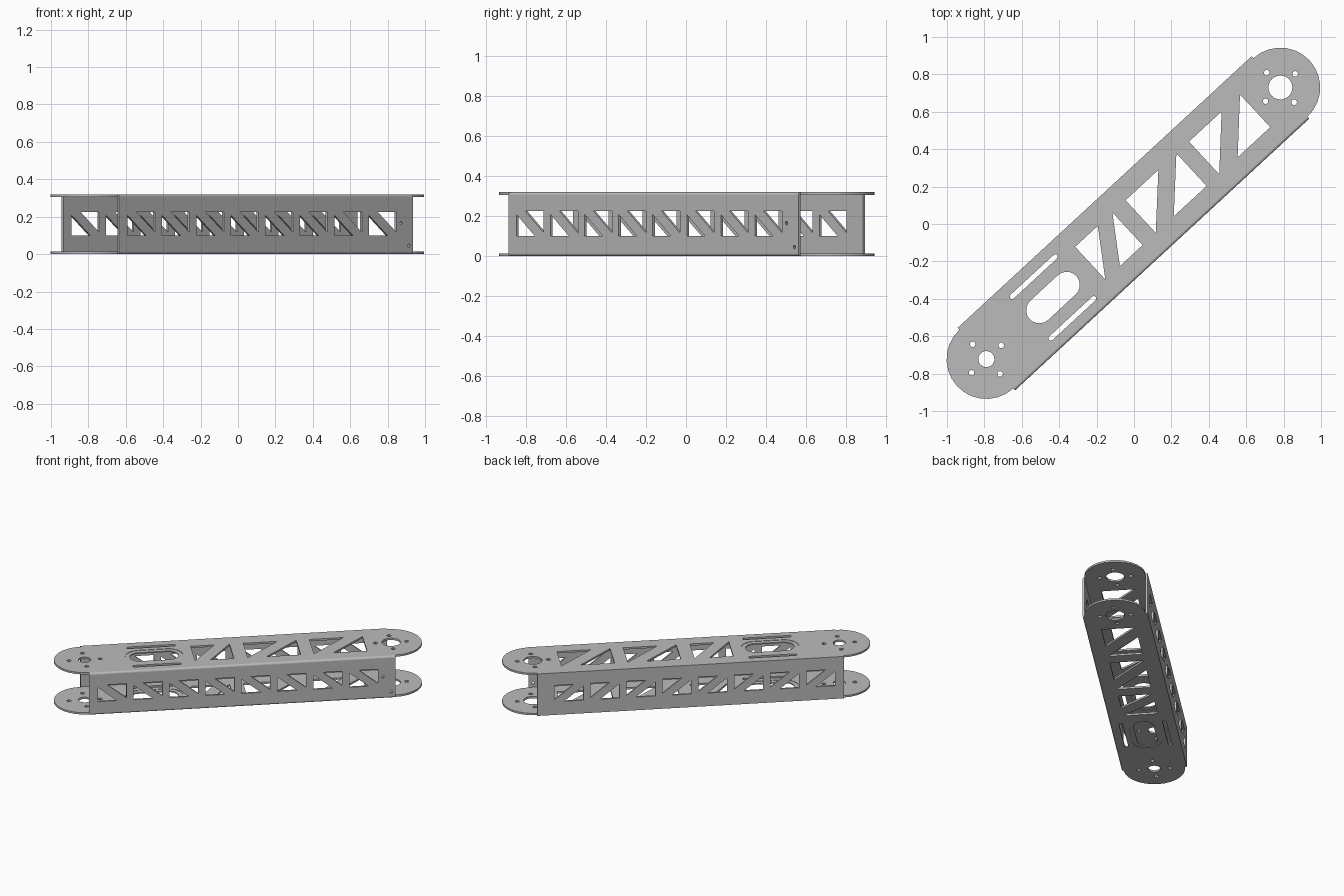
import bpy, bmesh
from math import pi, cos, sin, radians
from mathutils import Matrix

cube = bpy.data.objects.get("Cube")
if cube:
    bpy.data.objects.remove(cube)

# Main dimensions, in the arm's own frame: u along, v across, z up
TURN = Matrix.Rotation(radians(42.73), 4, 'Z')
HALF, END_R, MID = 1.07, 0.213, 0.005
HEIGHT, SHEET = 0.32, 0.014
RIGHT, LEFT = MID - END_R, MID + END_R

metal = bpy.data.materials.new("grey sheet metal")
metal.use_nodes = True
GREY = (0.5, 0.5, 0.5, 1)
metal.diffuse_color = GREY
metal.node_tree.nodes["Principled BSDF"].inputs["Base Color"].default_value = GREY


def arc(cx, cy, r, start, end, n):
    return [(cx + r * cos(start + (end - start) * i / n),
             cy + r * sin(start + (end - start) * i / n)) for i in range(n + 1)]


def circle(cx, cy, r, n=24):
    return arc(cx, cy, r, 0, 2 * pi, n)[:-1]


def slot(cx, cy, half, r, n=10):
    return (arc(cx + half, cy, r, -pi / 2, pi / 2, n)
            + arc(cx - half, cy, r, pi / 2, 3 * pi / 2, n))


def rect(x0, x1, y0, y1):
    return [(x0, y0), (x1, y0), (x1, y1), (x0, y1)]


def sheet(name, outlines, thick, place):
    """Flat sheet: first outline is the border, the rest are holes."""
    curve = bpy.data.curves.new(name, 'CURVE')
    curve.dimensions = '2D'
    curve.fill_mode = 'BOTH'
    curve.extrude = thick / 2
    for pts in outlines:
        sp = curve.splines.new('POLY')
        sp.points.add(len(pts) - 1)
        for p, (x, y) in zip(sp.points, pts):
            p.co = (x, y, 0, 1)
        sp.use_cyclic_u = True
    temp = bpy.data.objects.new(name + "_outline", curve)
    bpy.context.collection.objects.link(temp)
    deps = bpy.context.evaluated_depsgraph_get()
    mesh = bpy.data.meshes.new_from_object(temp.evaluated_get(deps))
    bpy.data.objects.remove(temp)
    bm = bmesh.new()
    bm.from_mesh(mesh)
    bmesh.ops.remove_doubles(bm, verts=bm.verts, dist=0.0001)
    bmesh.ops.recalc_face_normals(bm, faces=bm.faces)
    bm.to_mesh(mesh)
    bm.free()
    mesh.materials.clear()
    mesh.materials.append(metal)
    ob = bpy.data.objects.new(name, mesh)
    bpy.context.collection.objects.link(ob)
    ob.matrix_world = TURN @ place
    bpy.ops.object.select_all(action='DESELECT')
    ob.select_set(True)
    bpy.context.view_layer.objects.active = ob
    bpy.ops.object.shade_smooth_by_angle(angle=radians(30))
    return ob


# Top and bottom plates: rounded ends, bolt circles, truss windows, slots
plate = [arc(HALF, MID, END_R, -pi / 2, pi / 2, 14)
         + arc(-HALF, MID, END_R, pi / 2, 3 * pi / 2, 14)]
for end, bore in ((HALF, 0.064), (-HALF, 0.043)):
    plate.append(circle(end, MID, bore))
    for k in range(4):
        plate.append(circle(end + 0.108 * cos(k * pi / 2),
                            MID + 0.108 * sin(k * pi / 2), 0.015, 12))
LOW, HIGH = MID - 0.119, MID + 0.119
for u0, u1, reach in ((-0.314, -0.043, 0.165), (0.053, 0.423, 0.239),
                      (0.515, 0.886, 0.237)):
    plate.append([(u0, HIGH), (u0 + reach, HIGH), (u0, LOW)])
    plate.append([(u1, HIGH), (u1, LOW), (u1 - reach, LOW)])
for v in (0.157, -0.147):
    plate.append(slot(-0.585, v, 0.157, 0.013, 6))
plate.append(slot(-0.585, MID, 0.1, 0.102))
rim = [slot(-0.585, MID, 0.1, 0.102), slot(-0.585, MID, 0.1, 0.07)]

for side, z in (("bottom", SHEET / 2), ("top", HEIGHT - SHEET / 2)):
    at = Matrix.Translation((0, 0, z))
    sheet(side + "_plate", plate, SHEET, at)
    sheet(side + "_slot_rim", rim, SHEET - 0.006, at)

# Side walls: eight braced windows each
windows = []
for i in range(8):
    u0 = -1.009 + 0.251 * i
    u1 = u0 + 0.2
    windows.append([(u0, 0.1), (u0 + 0.135, 0.1), (u0, 0.208)])
    windows.append([(u1, 0.225), (u0 + 0.065, 0.225), (u1, 0.117)])
pins = [circle(0.981, 0.165, 0.009, 12), circle(1.04, 0.045, 0.009, 12)]
UPRIGHT = Matrix.Rotation(pi / 2, 4, 'X')
sheet("left_wall", [rect(-HALF, HALF, 0, HEIGHT)] + windows, SHEET,
      Matrix.Translation((0, LEFT + SHEET / 2, 0)) @ UPRIGHT)
sheet("right_wall", [rect(-HALF, HALF, SHEET, HEIGHT - SHEET)] + windows + pins,
      SHEET, Matrix.Translation((0, RIGHT - SHEET / 2, 0)) @ UPRIGHT)

# Rounded folds joining the right wall to both plates
ALONG = Matrix.Rotation(pi / 2, 4, 'Z') @ UPRIGHT
for side, z, start in (("bottom", SHEET, pi), ("top", HEIGHT - SHEET, pi / 2)):
    fold = [(RIGHT, z)] + arc(RIGHT, z, SHEET, start, start + pi / 2, 6)
    sheet(side + "_fold", [fold], 2 * HALF, ALONG)
